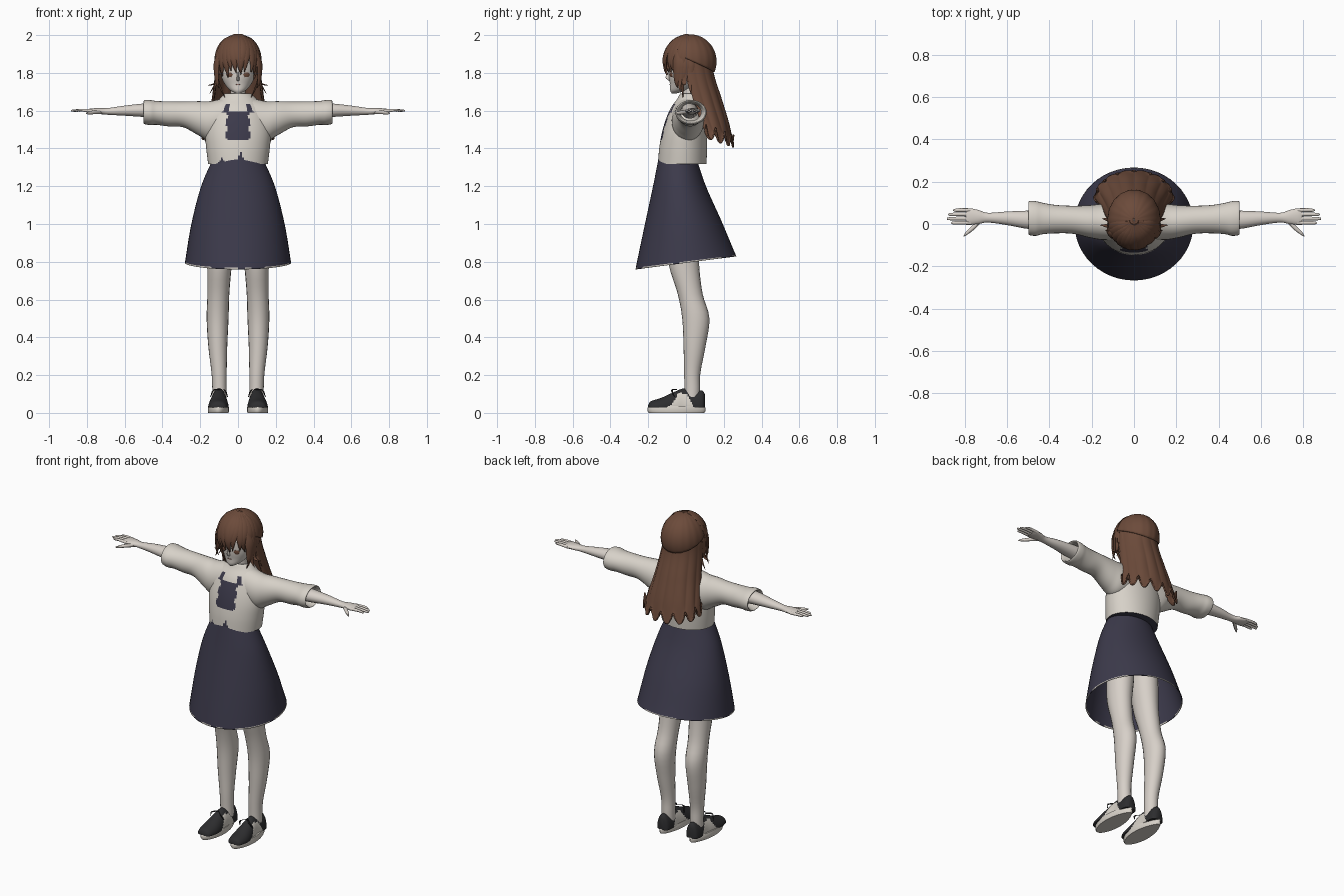
import bpy, bmesh, math, random
from math import sin, cos, pi
from mathutils import Vector

random.seed(4)
cube = bpy.data.objects.get("Cube")
if cube:
    bpy.data.objects.remove(cube)


def material(name, rgb):
    m = bpy.data.materials.new(name)
    m.use_nodes = True
    m.diffuse_color = (*rgb, 1)
    m.node_tree.nodes["Principled BSDF"].inputs["Base Color"].default_value = (*rgb, 1)
    return m


SKIN = material("skin", (0.68, 0.63, 0.58))
CLOTH = material("cream_cloth", (0.68, 0.64, 0.58))
NAVY = material("navy_cloth", (0.045, 0.042, 0.07))
HAIR = material("brown_hair", (0.15, 0.07, 0.043))
BLACK = material("black_leather", (0.026, 0.026, 0.028))
LIP = material("lip", (0.35, 0.2, 0.17))


def spline(rows, t):
    """Smooth interpolation through equally spaced rows."""
    n = len(rows) - 1
    i = min(int(t * n), n - 1)
    f = t * n - i
    a, b, c, d = (rows[min(max(k, 0), n)] for k in range(i - 1, i + 3))
    return [q + 0.5 * f * (r - p + f * (2 * p - 5 * q + 4 * r - s + f * (3 * (q - r) + s - p)))
            for p, q, r, s in zip(a, b, c, d)]


def surface(name, fns, nu, nv, mats, rule=None, closed=True, caps=False, mirror=False, solid=0):
    """Grid mesh from one or more functions of (u, v), coloured by a rule on face centres."""
    bm = bmesh.new()
    for fn in fns:
        cols = nu if closed else nu + 1
        grid = [[bm.verts.new(fn(i / nu, j / nv)) for i in range(cols)] for j in range(nv + 1)]
        for j in range(nv):
            for i in range(nu):
                k = (i + 1) % cols
                bm.faces.new((grid[j][i], grid[j][k], grid[j + 1][k], grid[j + 1][i]))
        if caps:
            bm.faces.new(grid[0][::-1])
            bm.faces.new(grid[-1])
    bmesh.ops.recalc_face_normals(bm, faces=bm.faces)
    if rule:
        for f in bm.faces:
            f.material_index = rule(f.calc_center_median())
    me = bpy.data.meshes.new(name)
    bm.to_mesh(me)
    bm.free()
    for m in mats:
        me.materials.append(m)
    ob = bpy.data.objects.new(name, me)
    bpy.context.collection.objects.link(ob)
    bpy.ops.object.select_all(action="DESELECT")
    ob.select_set(True)
    bpy.context.view_layer.objects.active = ob
    bpy.ops.object.shade_smooth_by_angle(angle=math.radians(40))
    if solid:
        ob.modifiers.new("thickness", "SOLIDIFY").thickness = solid
    if mirror:
        ob.modifiers.new("mirror", "MIRROR")
    return ob


def tube(rows, axis="z"):
    """Elliptical tube along an axis; rows are centre x, y, z and two radii."""
    def fn(u, v):
        x, y, z, a, b = spline(rows, v)
        p, q = a * cos(2 * pi * u), b * sin(2 * pi * u)
        return {"z": (x + p, y + q, z), "x": (x, y + p, z + q), "y": (x + p, y, z + q)}[axis]
    return fn


def lock(rows):
    """Flat tapering strand that faces away from the head; rows are x, y, z, width, thickness."""
    def fn(u, v):
        x, y, z, w, t = spline(rows, v)
        out = Vector((x, y - 0.03, 0)).normalized()
        side = Vector((-out.y, out.x, 0))
        path = Vector(spline(rows, min(v + 0.02, 1))[:3]) - Vector(spline(rows, max(v - 0.02, 0))[:3])
        up = path.cross(side).normalized()
        return Vector((x, y, z)) + side * w * cos(2 * pi * u) + up * t * sin(2 * pi * u)
    return fn


# Legs
surface("legs", [tube([
    (.085, -.02, 1.1, .08, .09), (.09, -.015, .92, .075, .085), (.098, -.01, .78, .065, .08),
    (.104, .022, .63, .058, .066), (.108, .052, .5, .058, .072), (.107, .045, .35, .05, .058),
    (.1, .033, .21, .04, .043), (.098, .033, .12, .038, .041), (.098, .03, .05, .038, .041)])],
    20, 32, [SKIN], caps=True, mirror=True)

# Shoes: flat-bottomed uppers with pale side patches, on pale soles
upper = tube([(.105, -.2, .03, .018, .012), (.105, -.185, .03, .042, .032), (.104, -.13, .03, .054, .05),
              (.102, -.06, .03, .05, .082), (.1, -.01, .03, .044, .1), (.1, .04, .03, .044, .088),
              (.1, .085, .03, .038, .088), (.1, .1, .03, .02, .07)], "y")


def upper_flat(u, v):
    x, y, z = upper(u, v)
    return x, y, max(z, .028)


def side_patch(c):
    return int(abs(c.x - .1) > .022 and abs(c.y + .02) < .065 - .6 * (c.z - .03) and c.z < .105)


surface("shoe_uppers", [upper_flat], 40, 48, [BLACK, CLOTH], side_patch, caps=True, mirror=True)


def sole(u, v):
    a = 2 * pi * u
    grow = 1 if 0 < v < 1 else .96
    wide = .056 - .01 * sin(a) ** 2 - .006 * sin(a)
    return .104 + wide * grow * cos(a), -.05 + .153 * grow * sin(a), .036 * v


surface("shoe_soles", [sole], 32, 4, [CLOTH], caps=True, mirror=True)
surface("shoe_laces", [lock([(.1, -.05, .125, .004, .003), (.1 + s * .03, -.075, .12, .006, .003),
                            (.1 + s * .045, -.06, .085, .002, .002)]) for s in (-1, 1)],
        6, 8, [BLACK], caps=True, mirror=True)

# Skirt with a pale hem edge
skirt_rows = [(.13, -.045, .1, 1.35), (.195, -.035, .14, 1.2), (.247, -.015, .205, 1.0), (.281, 0, .267, .795)]


def skirt(u, v):
    rx, cy, ry, z = spline(skirt_rows, v)
    a = 2 * pi * u
    y = cy + ry * sin(a)
    return rx * cos(a), y, z + .13 * y * v ** 2


def hem_edge(c):
    return int(c.z < .802 + .13 * c.y and random.random() < .75)


surface("skirt", [skirt], 48, 50, [NAVY, CLOTH], hem_edge, solid=.004)

# Loose top with a dark torn-edged chest panel and gaps at the hem
def top_colour(c):
    x, z = abs(c.x), c.z
    if c.y > 0:
        return 0
    tooth = .02 * abs(sin(z * 48))
    panel = 1.445 < z < 1.595 and x < .048 + tooth
    straps = 1.59 <= z < 1.635 and .045 < x < .085 - (z - 1.59) * .5
    gap = z < 1.38 - 2.2 * abs(c.x - .015) and x < .06
    notch = z < 1.35 - 1.5 * abs(c.x + .085)
    return int(panel or straps or gap or notch)


surface("top_body", [tube([
    (0, -.02, 1.318, .158, .128), (0, -.015, 1.4, .168, .127), (0, -.008, 1.48, .174, .12),
    (0, 0, 1.55, .165, .108), (0, .01, 1.615, .145, .09), (0, .02, 1.66, .1, .068),
    (0, .025, 1.69, .068, .055), (0, .025, 1.675, .05, .045)])],
    96, 72, [CLOTH, NAVY], top_colour, caps=True)

# Sleeves with hollow cuffs
surface("sleeves", [tube([
    (.06, .01, 1.565, .085, .105), (.15, .01, 1.545, .085, .105), (.21, .012, 1.56, .077, .09),
    (.29, .02, 1.58, .066, .068), (.37, .023, 1.583, .067, .066), (.43, .026, 1.588, .074, .063),
    (.465, .026, 1.59, .082, .066), (.495, .028, 1.592, .08, .063), (.493, .027, 1.592, .07, .054),
    (.44, .025, 1.592, .055, .045)], "x")], 28, 54, [CLOTH], mirror=True)

# Forearms, palms, fingers and thumbs
surface("forearms", [tube([
    (.4, .02, 1.6, .045, .042), (.5, .02, 1.602, .043, .036), (.6, .027, 1.6, .032, .027),
    (.69, .03, 1.596, .023, .018), (.735, .033, 1.598, .033, .016), (.775, .035, 1.599, .039, .013),
    (.795, .035, 1.599, .034, .009)], "x")], 18, 30, [SKIN], caps=True, mirror=True)
fingers = []
for i, tip in enumerate((.865, .885, .878, .855)):
    y = .005 + .02 * i
    fingers.append(tube([(.77, y, 1.599, .009, .009), (.82, y + .001, 1.602, .009, .008),
                         (tip - .01, y, 1.6, .007, .006), (tip, y, 1.599, .002, .002)], "x"))
fingers.append(tube([(.715, .025, 1.594, .012, .012), (.755, -.012, 1.592, .014, .011),
                     (.79, -.042, 1.588, .01, .008), (.805, -.057, 1.586, .003, .003)], "x"))
surface("fingers", fingers, 10, 10, [SKIN], caps=True, mirror=True)

# Neck, head, nose, eyes and mouth
surface("neck", [tube([(0, .025, 1.62, .05, .045), (0, .02, 1.7, .04, .04), (0, .02, 1.77, .042, .045)])],
        18, 8, [SKIN], caps=True)
surface("head", [tube([
    (0, -.062, 1.692, .012, .014), (0, -.038, 1.708, .042, .046), (0, -.012, 1.74, .07, .073),
    (0, .004, 1.785, .09, .095), (0, .015, 1.85, .1, .105), (0, .02, 1.92, .092, .1),
    (0, .02, 1.97, .05, .06)])], 32, 30, [SKIN], caps=True)
surface("nose", [tube([(0, -.082, 1.758, .008, .008), (0, -.096, 1.775, .007, .013),
                       (0, -.088, 1.805, .004, .006)])], 10, 8, [SKIN], caps=True)
surface("eyes", [lock([(.045, -.078, 1.802, .01, .004), (.045, -.079, 1.79, .019, .004),
                       (.045, -.077, 1.778, .01, .004)])], 10, 6, [HAIR], caps=True, mirror=True)
surface("mouth", [lock([(0, -.084, 1.742, .006, .003), (0, -.084, 1.739, .013, .003),
                        (0, -.083, 1.736, .006, .003)])], 10, 4, [LIP], caps=True)


# Hair: cap, long back curtain, fringe and side strands
def scalp(az, polar, grow=1):
    return (.118 * grow * sin(polar) * sin(az), .02 + .135 * grow * sin(polar) * cos(az),
            1.86 + .138 * grow * cos(polar))


def cap(u, v):
    az = 2 * pi * u
    polar = .02 + v * (1.5 + .45 * cos(az))
    return scalp(az, polar, 1 + .015 * sin(polar) * abs(sin(9 * az)))


surface("hair_cap", [cap], 72, 20, [HAIR], solid=-.006)

curtain_rows = [(.112, .02, .118, 1.92), (.12, .025, .122, 1.8), (.137, .06, .13, 1.66),
                (.16, .1, .128, 1.53), (.18, .13, .122, 1.405)]


def curtain(u, v):
    az = (2 * u - 1) * 1.75
    rx, cy, ry, z = spline(curtain_rows, v)
    ridge = 1 + .07 * v * (abs(sin(7 * az)) - .5)
    z += v ** 8 * (.07 * abs(cos(7 * az)) ** 3 + .02 * az * az)
    return rx * ridge * sin(az), cy + ry * ridge * cos(az), z


surface("hair_back", [curtain], 110, 30, [HAIR], closed=False, solid=.008)

strands = []
for i in range(-6, 7):
    az = pi + i * .21
    low = 2.0 + random.uniform(-.14, .12) + .03 * abs(i)
    widths = (.004, .022, .024, .018, .001)
    strands.append(lock([(*scalp(az + .06 * k * random.uniform(-.5, .5), .15 + (low - .15) * k / 4, 1.03), w, .006)
                         for k, w in enumerate(widths)]))
for s in (-1, 1):
    for y, flare, end in ((-.05, .1, 1.72), (-.035, .135, 1.7), (-.01, .16, 1.735), (.02, .15, 1.69), (-.02, .065, 1.66)):
        strands.append(lock([(s * .085, y, 1.93, .01, .006), (s * .113, y, 1.86, .024, .007),
                             (s * .114, y, 1.79, .02, .007), (s * (.09 + flare * .2), y, 1.745, .012, .005),
                             (s * flare, y + .005, end, .001, .001)]))
surface("hair_strands", strands, 8, 14, [HAIR], caps=True)
